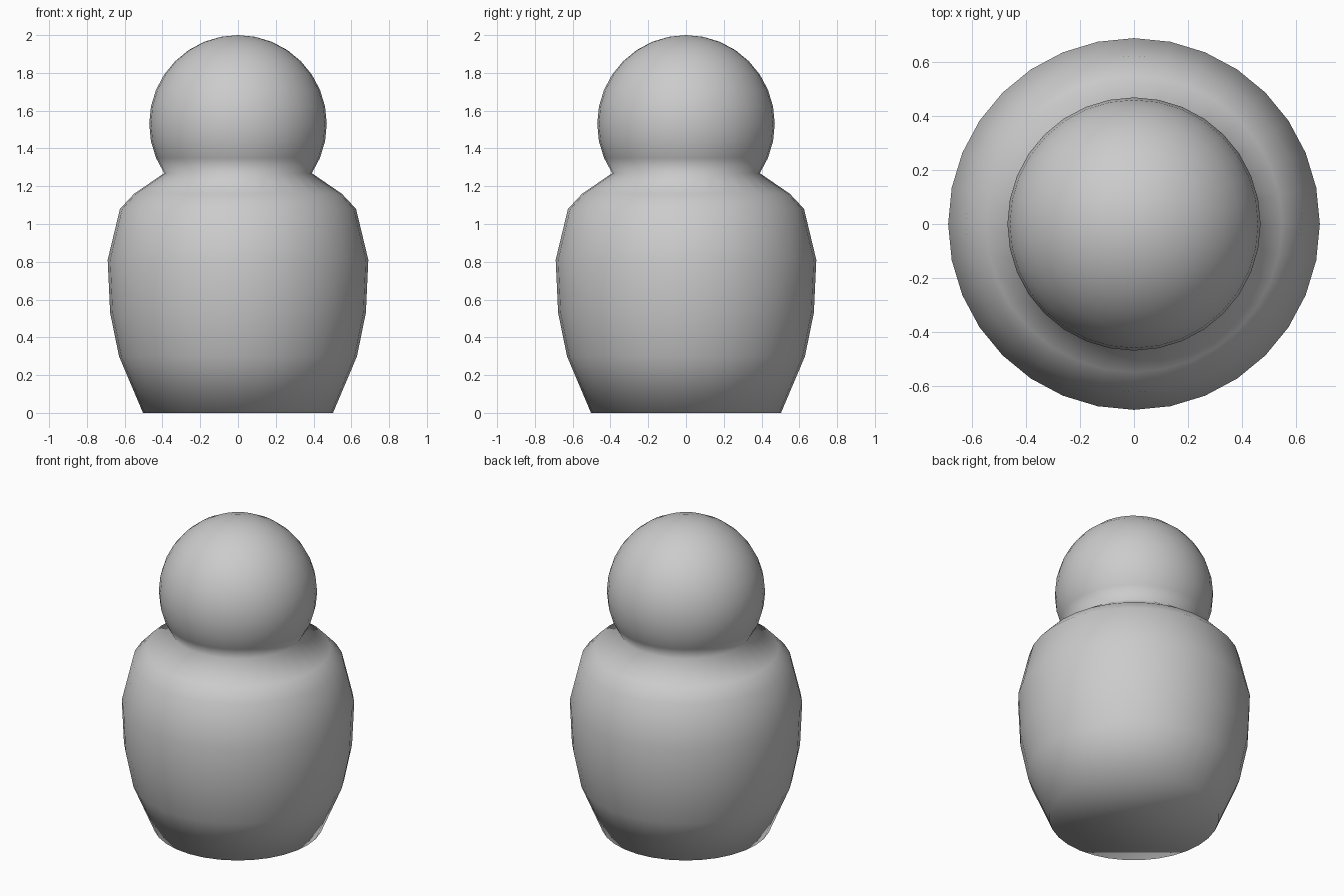
import bpy, bmesh
from math import sin, cos, pi

if "Cube" in bpy.data.objects:
    bpy.data.objects.remove(bpy.data.objects["Cube"])

SEGMENTS = 32
HEAD_R, HEAD_Z = 0.47, 1.53

# Body profile (radius, height), base up to the shoulder
profile = [(0.503, 0), (0.63, 0.30), (0.677, 0.53), (0.69, 0.81),
           (0.625, 1.08), (0.55, 1.16)]
# Head: sphere rings from the neck up to just below the crown
profile += [(HEAD_R * cos(i * pi / 16), HEAD_Z + HEAD_R * sin(i * pi / 16))
            for i in range(-3, 8)]

bm = bmesh.new()
rings = [[bm.verts.new((r * cos(2 * pi * k / SEGMENTS), r * sin(2 * pi * k / SEGMENTS), z))
          for k in range(SEGMENTS)] for r, z in profile]

# Walls
for low, high in zip(rings, rings[1:]):
    for k in range(SEGMENTS):
        n = (k + 1) % SEGMENTS
        bm.faces.new((low[k], low[n], high[n], high[k]))

# Crown fan and flat base
crown = bm.verts.new((0, 0, HEAD_Z + HEAD_R))
for k in range(SEGMENTS):
    bm.faces.new((rings[-1][k], rings[-1][(k + 1) % SEGMENTS], crown))
bm.faces.new(rings[0][::-1])

# One continuous smooth surface
for f in bm.faces:
    f.smooth = True
mesh = bpy.data.meshes.new("figure_body_and_head")
bm.to_mesh(mesh)
bm.free()
figure = bpy.data.objects.new("figure_body_and_head", mesh)
bpy.context.collection.objects.link(figure)
